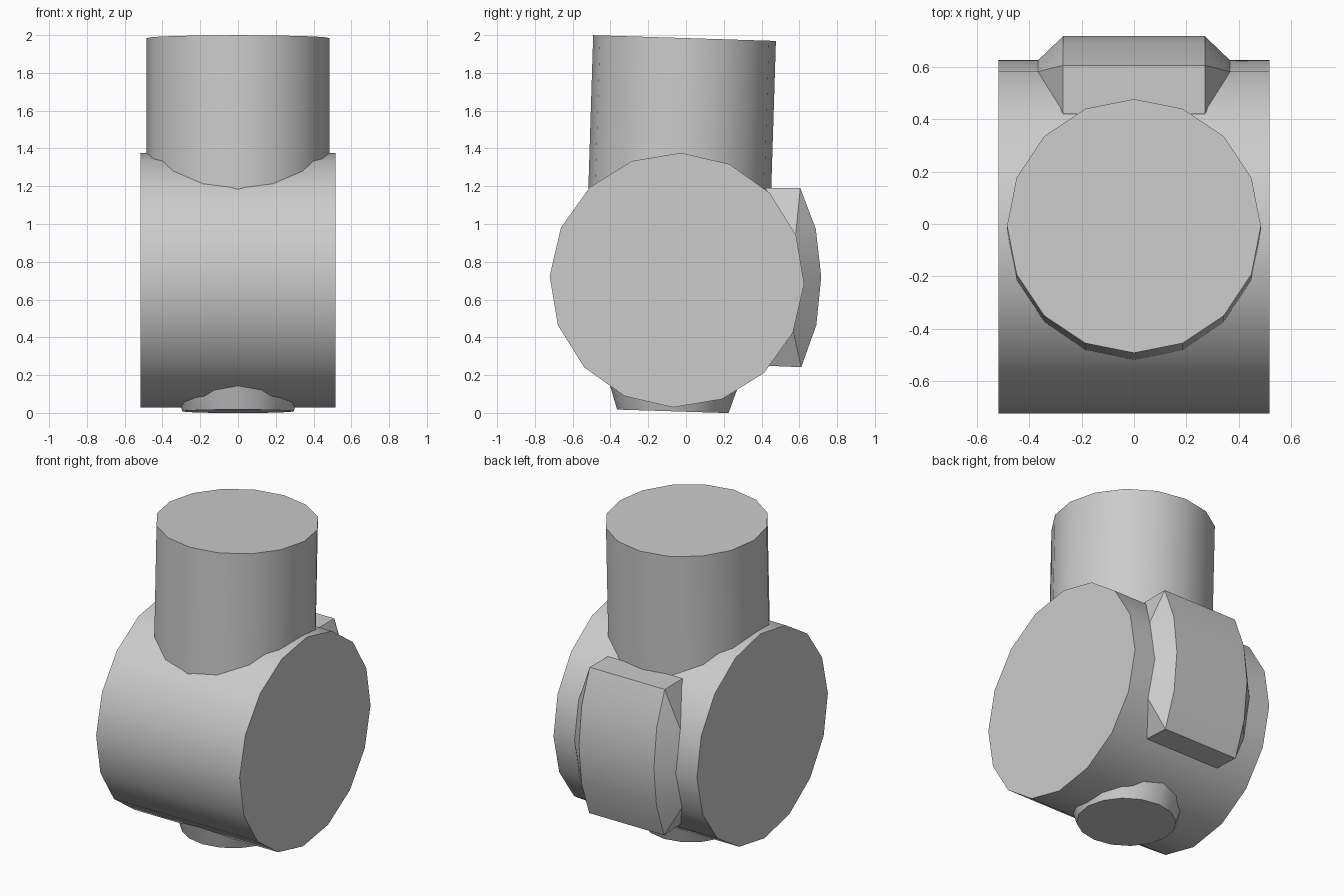
import bpy, bmesh, math
from mathutils import Matrix

if "Cube" in bpy.data.objects:
    bpy.data.objects.remove(bpy.data.objects["Cube"])

grey = bpy.data.materials.new("light grey")
grey.diffuse_color = (0.6, 0.6, 0.6, 1)
grey.use_nodes = True
grey.node_tree.nodes["Principled BSDF"].inputs["Base Color"].default_value = grey.diffuse_color

# The round parts share one centre and one slight backward lean
LEAN = (Matrix.Translation((0, -0.048, 0.703))
        @ Matrix.Rotation(math.radians(-1.8), 4, 'X'))


def finish(bm, name):
    bmesh.ops.recalc_face_normals(bm, faces=bm.faces)
    mesh = bpy.data.meshes.new(name)
    bm.to_mesh(mesh)
    bm.free()
    mesh.materials.append(grey)
    ob = bpy.data.objects.new(name, mesh)
    bpy.context.collection.objects.link(ob)
    bpy.ops.object.select_all(action='DESELECT')
    ob.select_set(True)
    bpy.context.view_layer.objects.active = ob
    bpy.ops.object.shade_smooth_by_angle(angle=math.radians(30))
    return ob


def round_part(name, r_low, r_high, low, high, turn=Matrix.Identity(4)):
    bm = bmesh.new()
    place = LEAN @ turn @ Matrix.Translation((0, 0, (low + high) / 2))
    bmesh.ops.create_cone(bm, cap_ends=True, segments=16, radius1=r_low,
                          radius2=r_high, depth=high - low, matrix=place)
    return finish(bm, name)


# Drum lying along x, upright neck, flared foot
round_part("drum", 0.674, 0.674, -0.517, 0.517, Matrix.Rotation(math.pi / 2, 4, 'Y'))
round_part("neck", 0.484, 0.484, 0.2, 1.282)
round_part("foot", 0.295, 0.425, -0.695, -0.3)

# Curved back panel: outer arc, wider flanks at the drum surface, inner corners
outer = [(0.605, 1.19), (0.687, 0.975), (0.716, 0.72), (0.69, 0.465), (0.61, 0.242)]
flank = [(0.58, 0.94), (0.622, 0.69), (0.568, 0.43)]
inner = [(0.42, 1.19), (0.42, 0.25)]
bm = bmesh.new()
for half, profile in ((0.27, outer), (0.368, flank), (0.27, inner)):
    for y, z in profile:
        for side in (-1, 1):
            bm.verts.new((side * half, y, z))
bmesh.ops.convex_hull(bm, input=bm.verts)
bmesh.ops.dissolve_limit(bm, angle_limit=math.radians(1), verts=bm.verts, edges=bm.edges)
finish(bm, "back_panel")
